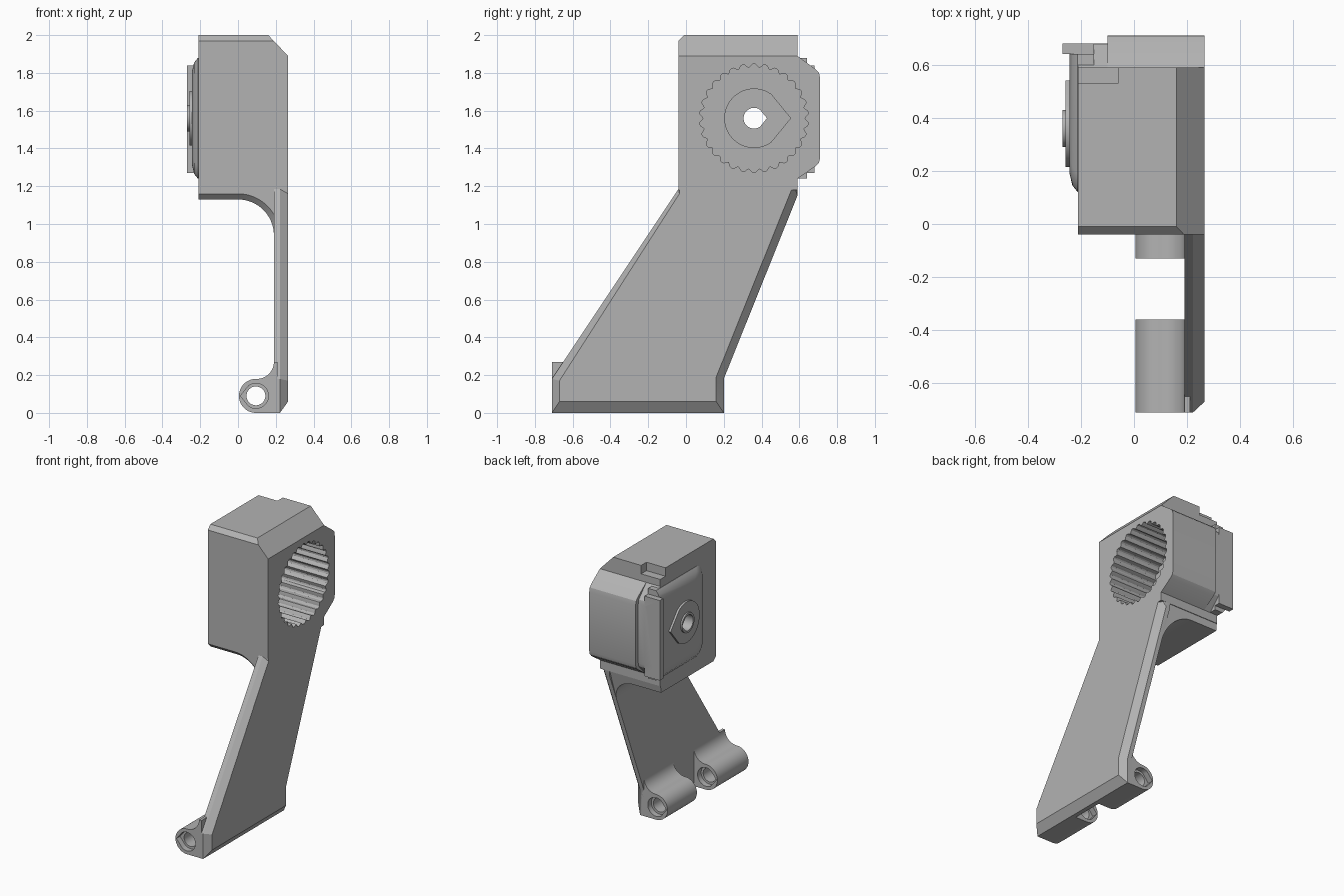
import bpy, bmesh, math

cube = bpy.data.objects.get("Cube")
if cube:
    bpy.data.objects.remove(cube, do_unlink=True)

grey = bpy.data.materials.new("grey_plastic")
grey.use_nodes = True
tone = (0.45, 0.45, 0.45, 1)
grey.diffuse_color = tone
grey.node_tree.nodes["Principled BSDF"].inputs["Base Color"].default_value = tone


def loft(name, loops):
    """Closed solid through matching loops of 3D points."""
    bm = bmesh.new()
    rings = [[bm.verts.new(p) for p in loop] for loop in loops]
    n = len(rings[0])
    for r, s in zip(rings, rings[1:]):
        for i in range(n):
            j = (i + 1) % n
            bm.faces.new((r[i], r[j], s[j], s[i]))
    bm.faces.new(rings[0])
    bm.faces.new(rings[-1])
    bmesh.ops.recalc_face_normals(bm, faces=bm.faces)
    mesh = bpy.data.meshes.new(name)
    bm.to_mesh(mesh)
    bm.free()
    mesh.materials.append(grey)
    obj = bpy.data.objects.new(name, mesh)
    bpy.context.collection.objects.link(obj)
    return obj


def along_x(name, pts, a, b):
    return loft(name, [[(x, y, z) for y, z in pts] for x in (a, b)])


def along_y(name, pts, a, b):
    return loft(name, [[(x, y, z) for x, z in pts] for y in (a, b)])


def rect(u0, u1, v0, v1):
    return [(u0, v0), (u1, v0), (u1, v1), (u0, v1)]


def arc(cu, cv, r, start, end, n=16):
    angles = [math.radians(start + (end - start) * i / n) for i in range(n + 1)]
    return [(cu + r * math.cos(t), cv + r * math.sin(t)) for t in angles]


def teardrop(cu, cv, r, side=1, n=40):
    """Circle with a pointed tip towards +u or -u."""
    body = arc(0, 0, r, 54, 306, n) + [(r * 1.25, 0)]
    return [(cu + side * u, cv + v) for u, v in body]


def boolean(obj, operation, *tools):
    for tool in tools:
        mod = obj.modifiers.new("cut", 'BOOLEAN')
        mod.operation = operation
        mod.solver = 'EXACT'
        mod.object = tool
    bpy.context.view_layer.update()
    graph = bpy.context.evaluated_depsgraph_get()
    mesh = bpy.data.meshes.new_from_object(obj.evaluated_get(graph))
    obj.modifiers.clear()
    obj.data = mesh
    for tool in tools:
        bpy.data.objects.remove(tool, do_unlink=True)


CY, CZ = 0.36, 1.56      # axis of the knob socket

# Housing: block with a sloped top edge, plus the rounded rear bulge
housing = along_y("housing", [(-0.21, 1.18), (0.265, 1.18), (0.265, 1.89),
                              (0.16, 2), (-0.21, 2)], -0.04, 0.59)


def bulge_profile(back):
    upper = [(back - 0.025, 1.82), (back - 0.006, 1.8), (back, 1.77)]
    lower = [(back, 1.35), (back - 0.006, 1.325), (back - 0.025, 1.305)]
    return [(0.3, 1.89), (0.59, 1.89)] + upper + lower + [(0.59, 1.24), (0.3, 1.24)]


boolean(housing, 'UNION',
        along_x("bulge", bulge_profile(0.71), -0.1, 0.265),
        along_x("bulge_step", bulge_profile(0.68), -0.21, -0.09),
        along_y("rear_tab", rect(-0.27, -0.15, 1.27, 1.84), 0.64, 0.68))


# Pillow plate on the closed side
def plate_loop(x, inset):
    f, b, lo, hi, r = 0.12 + inset, 0.64, 1.24 + inset, 1.88 - inset, 0.07
    pts = [(b, lo), (b, hi)] + arc(f + r, hi - r, r, 90, 180, 6)
    pts += arc(f + r, lo + r, r, 180, 270, 6)
    return [(x, y, z) for y, z in pts]


boolean(housing, 'UNION',
        loft("plate", [plate_loop(-0.15, 0), plate_loop(-0.212, 0),
                       plate_loop(-0.232, 0.025), plate_loop(-0.243, 0.07)]),
        along_x("boss", teardrop(CY, CZ, 0.145), -0.258, -0.15),
        along_x("boss_lip", arc(CY, CZ, 0.07, 0, 348.75, 31), -0.27, -0.15))

# Scalloped socket, teardrop pocket, shaft hole, and top notches
scallops = 30
steps = scallops * 6
socket = []
for i in range(steps):
    t = math.tau * i / steps
    r = 0.288 - 0.02 * abs(math.cos(t * scallops / 2)) ** 3
    socket.append((CY + r * math.cos(t), CZ + r * math.sin(t)))
boolean(housing, 'DIFFERENCE',
        along_x("socket_cut", socket, -0.09, 0.3),
        along_x("pocket_cut", teardrop(CY, CZ, 0.155), -0.17, 0),
        along_x("shaft_cut", teardrop(CY, CZ, 0.055), -0.4, 0),
        along_y("notch_cut", rect(-0.3, -0.06, 1.94, 2.1), 0.53, 0.6),
        along_x("front_edge_cut", [(-0.06, 1.95), (0, 2.01), (-0.06, 2.01)], -0.3, 0.3))

# Slanted arm with bevelled outer edges
outer = [(-0.71, 0), (0.2, 0), (0.2, 0.18), (0.59, 1.15), (0.59, 1.24),
         (-0.04, 1.24), (-0.04, 1.185), (-0.71, 0.18)]
face = [(-0.67, 0.06), (0.16, 0.06), (0.16, 0.19), (0.57, 1.21), (0.585, 1.24),
        (-0.035, 1.24), (-0.035, 1.16), (-0.67, 0.17)]
arm = loft("arm", [[(x, y, z) for y, z in pts] for x, pts in
                   ((0.19, outer), (0.222, outer), (0.265, face))])


# Curved bracket carrying the housing on the arm
def bracket_loop(r, y):
    pts = [(-0.21, 1.2), (-0.21, 0.94 + r)] + arc(0, 0.94, r, 90, 0)
    pts += [(0.224, 0.94), (0.224, 1.2)]
    return [(x, 0.588 - max(0, 1.15 - z) * 0.402 if y is None else y, z)
            for x, z in pts]


bracket = loft("bracket", [bracket_loop(0.22, -0.04), bracket_loop(0.19, -0.01),
                           bracket_loop(0.19, None)])

# Two hinge knuckles blended into the foot of the arm
knuckle_shape = ([(0.21, 0), (0.21, 0.27)] + arc(0.1, 0.27, 0.09, 0, -90)
                 + arc(0.095, 0.09, 0.09, 90, 270, 24))
parts = [housing, arm, bracket]
for name, y0, y1 in (("front_knuckle", -0.71, -0.36), ("rear_knuckle", -0.13, 0.2)):
    knuckle = along_y(name, knuckle_shape, y0, y1)
    boolean(knuckle, 'DIFFERENCE',
            along_y("pin_cut", arc(0.095, 0.09, 0.05, 0, 348.75, 31), y0 - 0.1, y1 + 0.1),
            along_y("front_recess", teardrop(0.095, 0.09, 0.066, -1), y0 - 0.1, y0 + 0.04),
            along_y("rear_recess", teardrop(0.095, 0.09, 0.066, -1), y1 - 0.04, y1 + 0.1))
    parts.append(knuckle)

# Smooth curves, sharp edges
for obj in bpy.context.selected_objects:
    obj.select_set(False)
for obj in parts:
    obj.select_set(True)
bpy.context.view_layer.objects.active = housing
bpy.ops.object.shade_smooth_by_angle(angle=math.radians(25))
